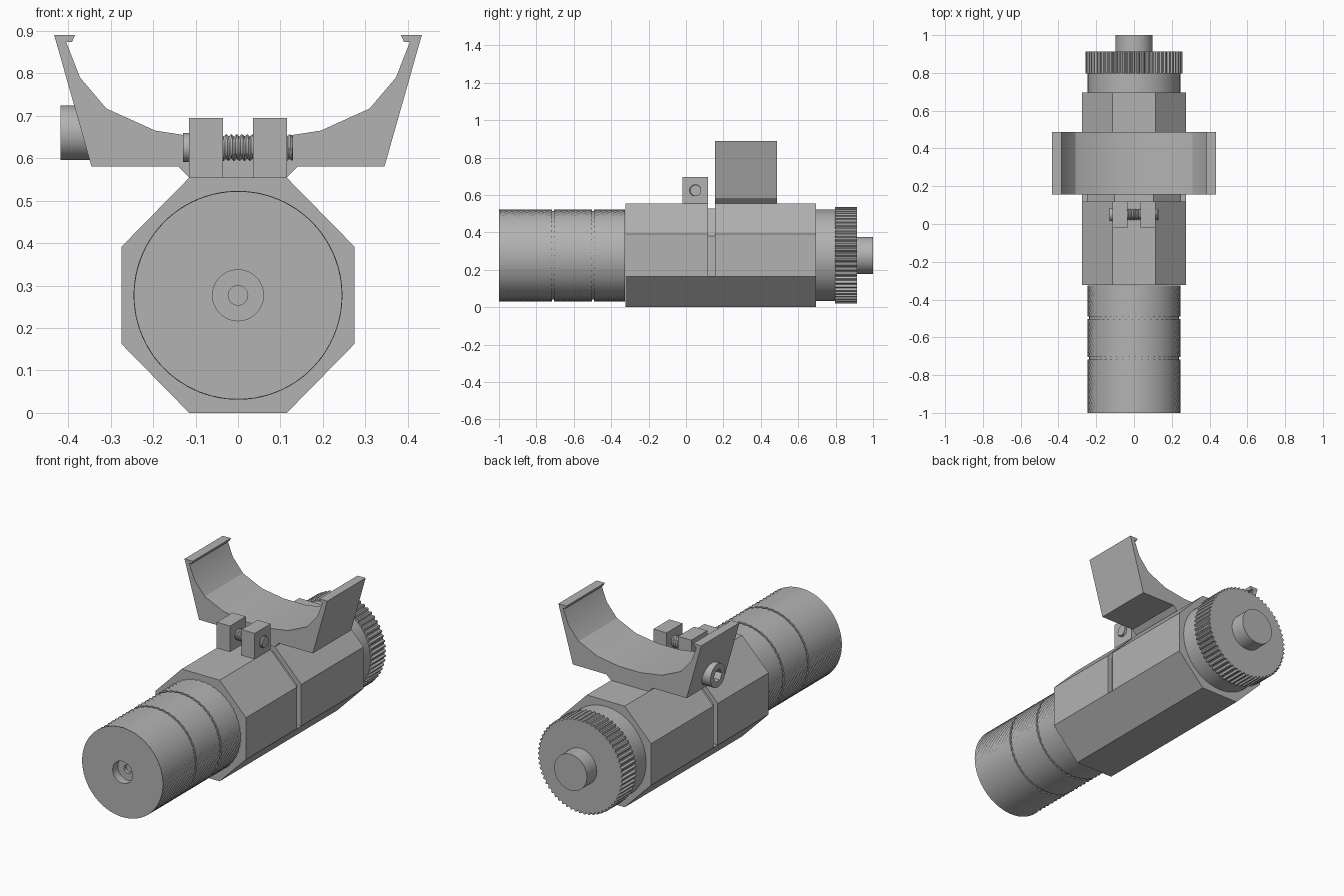
import bpy, bmesh, math
from math import pi, cos, tau

if "Cube" in bpy.data.objects:
    bpy.data.objects.remove(bpy.data.objects["Cube"], do_unlink=True)

grey = bpy.data.materials.new("plain grey")
grey.use_nodes = True
COLOUR = (0.45, 0.45, 0.45, 1)
grey.diffuse_color = COLOUR
grey.node_tree.nodes["Principled BSDF"].inputs["Base Color"].default_value = COLOUR

AXIS_Z = 0.277          # height of the body axis


def finish(name, bm, smooth=None):
    bmesh.ops.recalc_face_normals(bm, faces=bm.faces)
    mesh = bpy.data.meshes.new(name)
    bm.to_mesh(mesh)
    bm.free()
    mesh.materials.append(grey)
    obj = bpy.data.objects.new(name, mesh)
    bpy.context.collection.objects.link(obj)
    if smooth:
        bpy.ops.object.select_all(action='DESELECT')
        obj.select_set(True)
        bpy.context.view_layer.objects.active = obj
        bpy.ops.object.shade_smooth_by_angle(angle=math.radians(smooth))
    return obj


def prism(name, points, y0, y1, smooth=None):
    """Extrude an x-z outline along y."""
    bm = bmesh.new()
    face = bm.faces.new([bm.verts.new((x, y0, z)) for x, z in points])
    ext = bmesh.ops.extrude_face_region(bm, geom=[face])
    for v in ext["geom"]:
        if isinstance(v, bmesh.types.BMVert):
            v.co.y = y1
    return finish(name, bm, smooth)


def turned(name, stations, centre, axis="y", segs=72, smooth=30):
    """Rings (position, radius or radius function) along an axis, capped."""
    bm = bmesh.new()
    rings = []
    for t, radius in stations:
        ring = []
        for j in range(segs):
            a = tau * j / segs
            r = radius(a, t, j) if callable(radius) else radius
            u, w = r * cos(a), r * math.sin(a)
            co = (u, t, w) if axis == "y" else (t, u, w)
            ring.append(bm.verts.new([c + d for c, d in zip(centre, co)]))
        rings.append(ring)
    for a, b in zip(rings, rings[1:]):
        for j in range(segs):
            k = (j + 1) % segs
            bm.faces.new((a[j], a[k], b[k], b[j]))
    bm.faces.new(rings[0])
    bm.faces.new(rings[-1])
    return finish(name, bm, smooth)


def hexagon(r):
    """Radius function of a hexagonal socket."""
    return lambda a, t, j: r * cos(pi / 6) / cos(a % (pi / 3) - pi / 6)


def mirrored(half):
    return half + [(-x, z) for x, z in reversed(half)]


# Octagonal body in two lengths, with a shallow groove between them
lower = [(0.115, 0), (0.275, 0.163)]
octagon = mirrored(lower + [(0.275, 0.391), (0.115, 0.554)])
prism("body_front", octagon, -0.323, 0.118)
prism("body_rear", octagon, 0.155, 0.695)
prism("body_groove", mirrored(lower + [(0.25, 0.163), (0.25, 0.381), (0.104, 0.527)]),
      0.118, 0.155)

# Knurled handle: diamond bumps in three bands separated by grooves
R = 0.246


def knurl(row):
    return lambda a, t, j: R - 0.005 * ((row + j) % 2)


handle = [(-0.955, 0.023), (-0.955, 0.06), (-1, 0.06), (-1, R - 0.001)]
handle = [(-0.935, 0.023)] + handle
for start, end in [(-0.997, -0.717), (-0.705, -0.503), (-0.491, -0.325)]:
    rows = round((end - start) / 0.0155)
    handle += [(start, R - 0.009)] if start > -0.9 else []
    handle += [(start + (end - start) * i / rows, knurl(i)) for i in range(rows + 1)]
    handle += [(end, R - 0.009)]
turned("knurled_handle", handle, (0, 0, AXIS_Z), segs=90, smooth=None)

# Rear collar, ribbed ring and button
turned("rear_collar", [(0.69, 0.245), (0.8, 0.245)], (0, 0, AXIS_Z))


def ribs(a, t, j):
    return 0.258 if j % 4 < 2 else 0.248


turned("ribbed_ring", [(0.797, ribs), (0.914, ribs)], (0, 0, AXIS_Z), segs=240, smooth=None)
turned("rear_button", [(0.91, 0.099), (1, 0.099)], (0, 0, AXIS_Z))

# Cradle with hooked tips
cradle = [(0, 0.555), (0.115, 0.555), (0.14, 0.58), (0.345, 0.58), (0.433, 0.89),
          (0.384, 0.89), (0.391, 0.874), (0.405, 0.874), (0.372, 0.79),
          (0.31, 0.717), (0.195, 0.665), (0.065, 0.645)]
prism("cradle", cradle + [(-x, z) for x, z in reversed(cradle[1:])], 0.155, 0.487, 20)

# Clamp lugs
for side, label in ((1, "left"), (-1, "right")):
    x0, x1 = side * 0.035, side * 0.115
    prism(label + "_clamp_lug", [(x0, 0.55), (x1, 0.55), (x1, 0.695), (x0, 0.695)],
          -0.02, 0.118)

# Threaded clamp screw
PITCH = 0.0125


def thread(a, t, j):
    phase = (t / PITCH - a / tau) % 1
    return 0.026 + 0.012 * min(phase, 1 - phase)


CLAMP = (0, 0.05, 0.625)
steps = 80
turned("clamp_screw", [(-0.118 + 0.248 * i / steps, thread) for i in range(steps + 1)],
       CLAMP, "x", 24, 20)


def socket_head(name, x0, x1, radius, socket, depth, centre):
    turned(name, [(x0 + depth, hexagon(socket)), (x0, hexagon(socket)),
                  (x0, radius), (x1, radius)], centre, "x", 48)


socket_head("clamp_screw_head", -0.13, -0.113, 0.034, 0.018, 0.01, CLAMP)

# Large cradle screw on the right flank
socket_head("cradle_screw_head", -0.418, -0.32, 0.064, 0.036, 0.04, (0, 0.321, 0.66))
